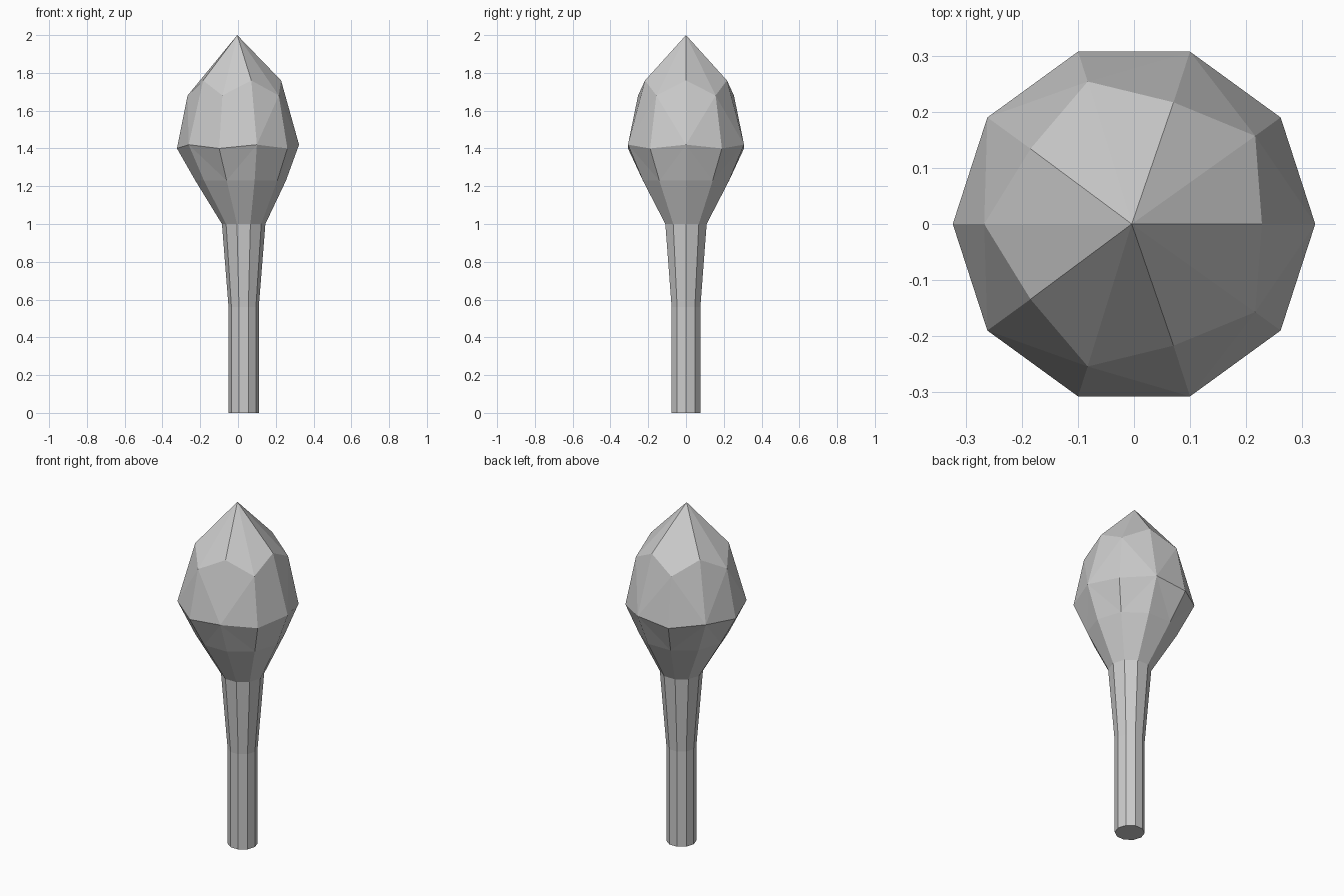
import bpy, bmesh
from math import cos, sin, radians

if "Cube" in bpy.data.objects:
    bpy.data.objects.remove(bpy.data.objects["Cube"])

SIDES = 10


def ring(bm, cx, even, odd):
    """Ten-sided ring; even and odd corners each get (radius, height)."""
    verts = []
    for i in range(SIDES):
        r, z = odd if i % 2 else even
        a = radians(36 * i)
        verts.append(bm.verts.new((cx + r * cos(a), r * sin(a), z)))
    return verts


def bridge(bm, low, high, low_is_odd=True):
    """Join two rings with triangles whose folds meet at alternate corners."""
    for i in range(SIDES):
        j = (i + 1) % SIDES
        a, b, c, d = low[i], low[j], high[j], high[i]
        if (i % 2 == 1) == low_is_odd:
            bm.faces.new((a, b, c))
            bm.faces.new((a, c, d))
        else:
            bm.faces.new((a, b, d))
            bm.faces.new((b, c, d))


def finish(bm, name):
    mesh = bpy.data.meshes.new(name)
    bm.normal_update()
    bm.to_mesh(mesh)
    bm.free()
    obj = bpy.data.objects.new(name, mesh)
    bpy.context.collection.objects.link(obj)
    return obj


# Trunk: straight shaft flaring towards the crown, set slightly off centre
bm = bmesh.new()
rings = [ring(bm, 0.03, (r, z), (r, z))
         for r, z in ((0.08, 0), (0.08, 0.56), (0.115, 1.0))]
for low, high in zip(rings, rings[1:]):
    for i in range(SIDES):
        j = (i + 1) % SIDES
        bm.faces.new((low[i], low[j], high[j], high[i]))
bm.faces.new(rings[0][::-1])
finish(bm, "trunk")

# Crown: faceted bud with zigzag rings and a pointed tip
bm = bmesh.new()
base = ring(bm, 0.03, (0.115, 1.0), (0.115, 1.0))
lower = ring(bm, 0.014, (0.24, 1.23), (0.24, 1.23))
widest = ring(bm, 0, (0.323, 1.42), (0.323, 1.40))
upper = ring(bm, 0, (0.228, 1.76), (0.267, 1.68))
bridge(bm, base, lower)
bridge(bm, lower, widest, low_is_odd=True)
bridge(bm, widest, upper, low_is_odd=False)
tip = bm.verts.new((-0.004, 0, 2.0))
for i in range(SIDES):
    bm.faces.new((upper[i], upper[(i + 1) % SIDES], tip))
finish(bm, "crown")
